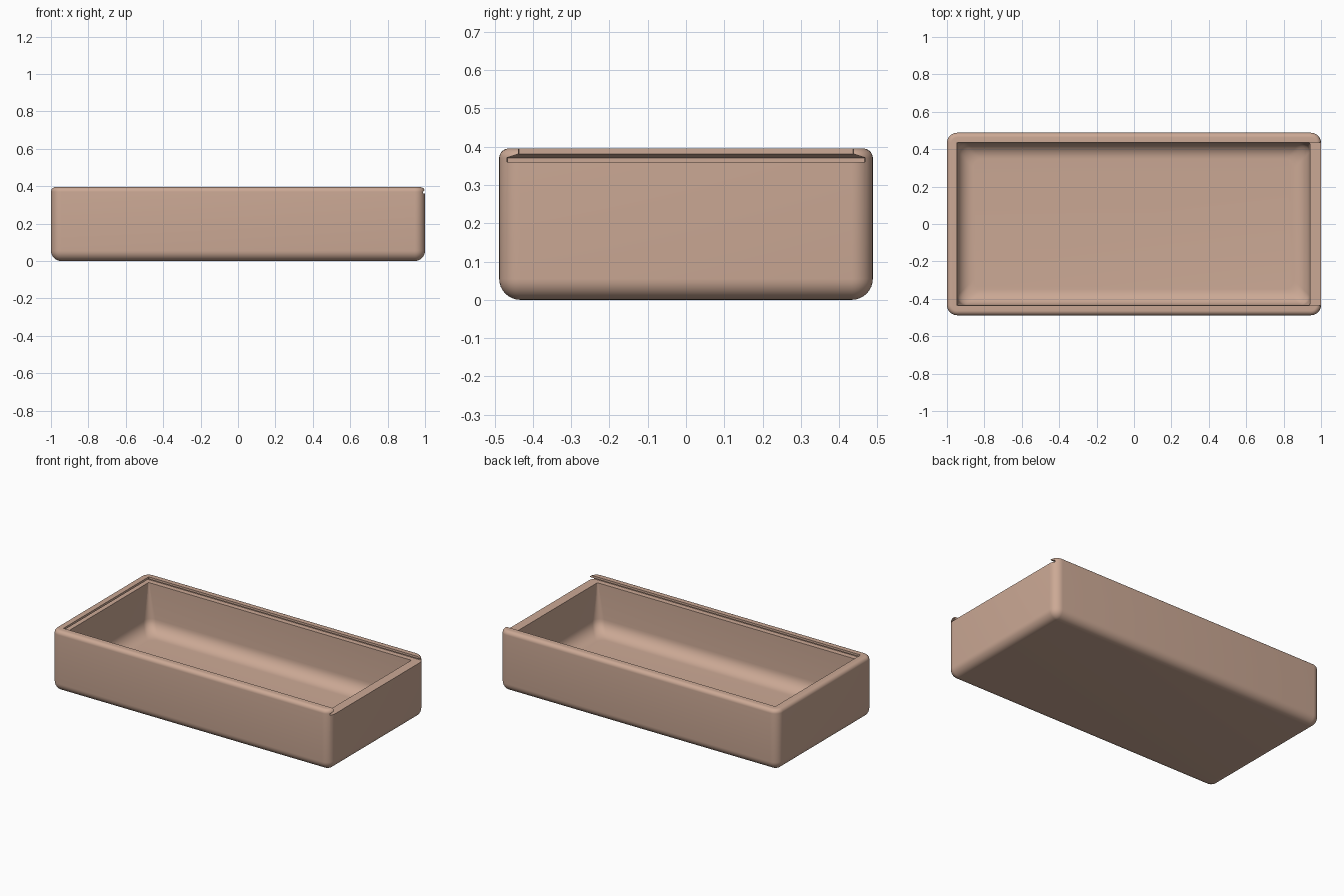
import bpy, bmesh, math

if "Cube" in bpy.data.objects:
    bpy.data.objects.remove(bpy.data.objects["Cube"])

SEG = 8


def ring(x0, x1, hy, r, z):
    """Rounded rectangle outline at height z."""
    pts = []
    corners = [(x1 - r, hy - r), (x0 + r, hy - r), (x0 + r, r - hy), (x1 - r, r - hy)]
    for q, (cx, cy) in enumerate(corners):
        for i in range(SEG + 1):
            a = math.pi / 2 * (q + i / SEG)
            pts.append((cx + r * math.cos(a), cy + r * math.sin(a), z))
    return pts


def loft(name, rings):
    """Closed solid through a stack of matching outlines."""
    bm = bmesh.new()
    loops = [[bm.verts.new(p) for p in pts] for pts in rings]
    n = len(loops[0])
    for a, b in zip(loops, loops[1:]):
        for i in range(n):
            j = (i + 1) % n
            bm.faces.new((a[i], a[j], b[j], b[i]))
    bm.faces.new(loops[0][::-1])
    bm.faces.new(loops[-1])
    bmesh.ops.recalc_face_normals(bm, faces=bm.faces)
    me = bpy.data.meshes.new(name)
    bm.to_mesh(me)
    bm.free()
    ob = bpy.data.objects.new(name, me)
    bpy.context.collection.objects.link(ob)
    return ob


angles = [math.pi / 2 * i / SEG for i in range(SEG + 1)]

# Outer shell: rounded bottom, upright corners and softer top edge
R, T, H, W = 0.055, 0.025, 0.395, 0.488
rings = []
for a in reversed(angles):
    d = R * (1 - math.cos(a))
    rings.append(ring(-1 + d, 1 - d, W - d, max(R - d, 0.002), R * (1 - math.sin(a))))
for a in angles:
    d = T * (1 - math.cos(a))
    rings.append(ring(-1 + d, 1 - d, W - d, R - d, H - T + T * math.sin(a)))
box = loft("box_tray", rings)

# Cavity: crisp corners at the rim widening into a large floor fillet
F, floor = 0.085, 0.05
rings = []
for a in reversed(angles):
    d = F * (1 - math.cos(a))
    rings.append(ring(-0.945 + d, 0.94 - d, 0.434 - d, 0.05, floor + F * (1 - math.sin(a))))
rings.append(ring(-0.945, 0.94, 0.434, 0.004, 0.368))
cavity = loft("cavity_cutter", rings)

# Lid slot: undercut groove on three sides, open at the right end
slot = loft("lid_slot_cutter", [
    ring(-0.975, 1.1, 0.467, 0.003, 0.360),
    ring(-0.975, 1.1, 0.467, 0.003, 0.371),
    ring(-0.947, 1.1, 0.437, 0.003, 0.381),
    ring(-0.947, 1.1, 0.437, 0.003, 0.450),
])

bpy.context.view_layer.objects.active = box
for cutter in (cavity, slot):
    cutter.hide_render = True
    mod = box.modifiers.new("cut", 'BOOLEAN')
    mod.operation = 'DIFFERENCE'
    mod.solver = 'EXACT'
    mod.object = cutter
    bpy.ops.object.modifier_apply(modifier=mod.name)
    bpy.data.objects.remove(cutter)

# Single clay colour
mat = bpy.data.materials.new("clay_tan")
mat.diffuse_color = (0.60, 0.395, 0.30, 1)
mat.use_nodes = True
mat.node_tree.nodes["Principled BSDF"].inputs["Base Color"].default_value = mat.diffuse_color
box.data.materials.clear()
box.data.materials.append(mat)

bpy.ops.object.select_all(action='DESELECT')
box.select_set(True)
bpy.ops.object.shade_smooth_by_angle(angle=math.radians(30))
